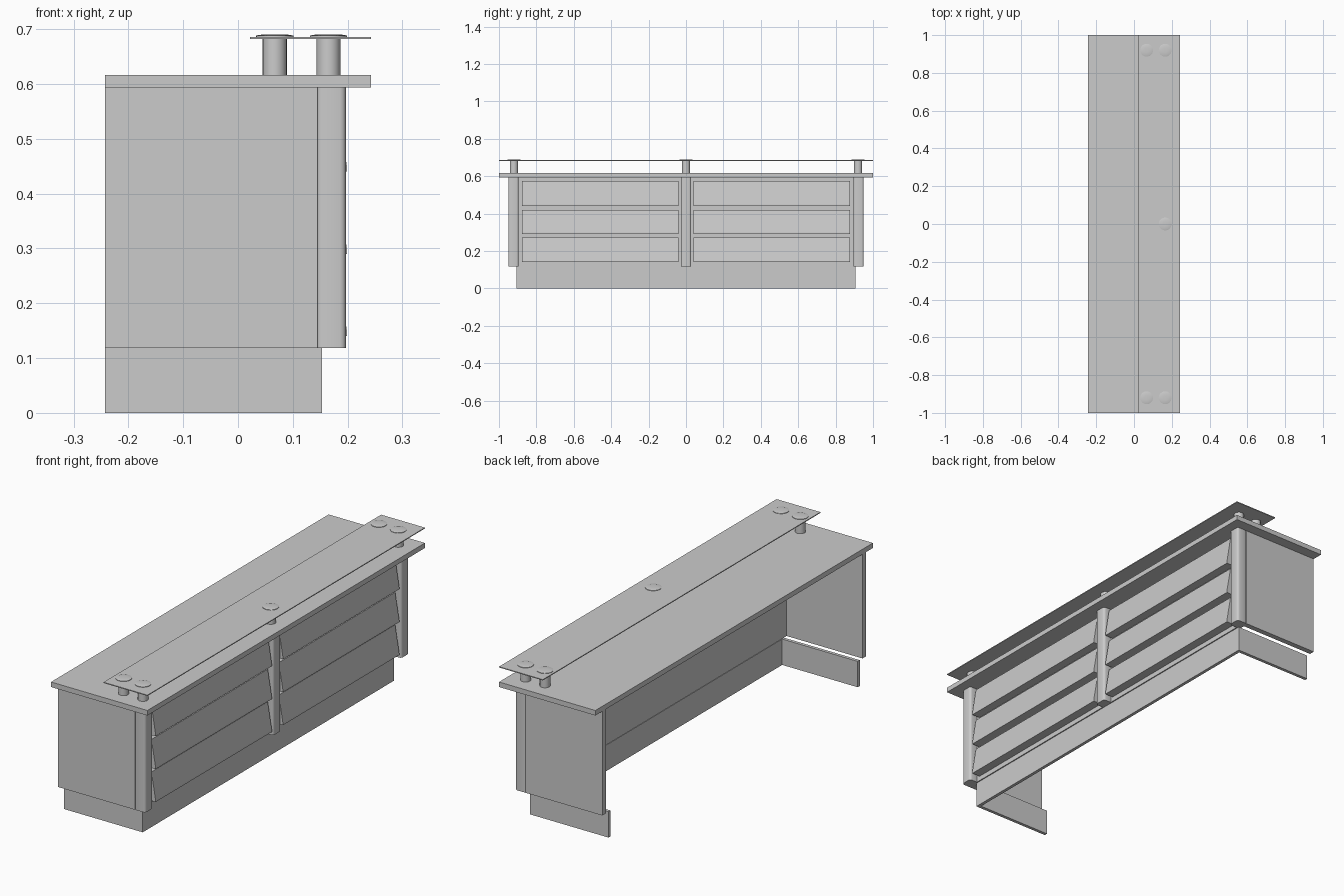
import bpy, bmesh, math

cube = bpy.data.objects.get("Cube")
if cube:
    bpy.data.objects.remove(cube, do_unlink=True)


def finish(name, bm, smooth=False):
    bmesh.ops.recalc_face_normals(bm, faces=bm.faces)
    mesh = bpy.data.meshes.new(name)
    bm.to_mesh(mesh)
    bm.free()
    obj = bpy.data.objects.new(name, mesh)
    bpy.context.collection.objects.link(obj)
    if smooth:
        bpy.ops.object.select_all(action='DESELECT')
        obj.select_set(True)
        bpy.context.view_layer.objects.active = obj
        bpy.ops.object.shade_smooth_by_angle(angle=math.radians(40))
    return obj


def box(name, x, y, z, bevel=0.0, vertical_only=True):
    """Box from (min, max) ranges, with optional rounded edges."""
    bm = bmesh.new()
    bmesh.ops.create_cube(bm, size=1)
    for v in bm.verts:
        for i, (lo, hi) in enumerate((x, y, z)):
            v.co[i] = lo if v.co[i] < 0 else hi
    if bevel:
        edges = [e for e in bm.edges if not vertical_only
                 or abs(e.verts[0].co.z - e.verts[1].co.z) > 0.001]
        bmesh.ops.bevel(bm, geom=edges, offset=bevel, segments=3,
                        profile=0.5, affect='EDGES')
    return finish(name, bm, bevel > 0)


def turned(name, x, y, profile, sides=24):
    """Lathe a (radius, height) profile around a vertical axis."""
    bm = bmesh.new()
    rings = []
    for r, z in profile:
        rings.append([bm.verts.new((x + r * math.cos(2 * math.pi * k / sides),
                                    y + r * math.sin(2 * math.pi * k / sides), z))
                      for k in range(sides)])
    for a, b in zip(rings, rings[1:]):
        for k in range(sides):
            n = (k + 1) % sides
            bm.faces.new((a[k], a[n], b[n], b[k]))
    bm.faces.new(rings[0])
    bm.faces.new(rings[-1])
    return finish(name, bm, True)


def louvre(name, y, z):
    """Front slat, leaning outwards towards its lower edge."""
    section = [(0.155, z[0]), (0.199, z[0]), (0.199, z[0] + 0.008),
               (0.178, z[1]), (0.155, z[1])]
    bm = bmesh.new()
    ends = [[bm.verts.new((px, py, pz)) for px, pz in section] for py in y]
    bm.faces.new(ends[0])
    bm.faces.new(ends[1])
    for k in range(len(section)):
        n = (k + 1) % len(section)
        bm.faces.new((ends[0][k], ends[0][n], ends[1][n], ends[1][k]))
    return finish(name, bm)


BACK, TOP, BASE = -0.243, 0.593, 0.118

# Worktop and raised shelf
box("worktop", (BACK, 0.243), (-1, 1), (TOP, 0.616))
box("raised_shelf", (0.022, 0.243), (-1, 1), (0.682, 0.686))

# Shelf supports with flat domed caps
support = [(0.022, 0.616), (0.022, 0.683)]
cap = [(0.034, 0.686), (0.034, 0.688), (0.028, 0.6895), (0.012, 0.6905)]
for x, y in [(0.067, -0.92), (0.165, -0.92), (0.165, 0), (0.067, 0.92), (0.165, 0.92)]:
    turned("shelf_support", x, y, support)
    turned("support_cap", x, y, cap)

# Front carcass and middle post
box("front_panel", (0.14, 0.158), (-0.93, 0.93), (BASE, TOP))
box("middle_post", (0.143, 0.197), (-0.028, 0.028), (BASE, TOP), 0.011)
box("front_plinth", (0.138, 0.153), (-0.905, 0.905), (0, BASE))

# Ends, corner posts, plinth returns and slats on both halves
for side, s in (("right", -1), ("left", 1)):
    def span(a, b):
        return tuple(sorted((s * a, s * b)))
    box(side + "_end_panel", (BACK, 0.145), span(0.925, 0.95), (BASE, TOP))
    box(side + "_corner_post", (0.143, 0.197), span(0.895, 0.95), (BASE, TOP), 0.011)
    box(side + "_plinth", (BACK, 0.145), span(0.89, 0.905), (0, BASE))
    for z in ((0.14, 0.272), (0.29, 0.42), (0.44, 0.575)):
        louvre(side + "_front_slat", span(0.04, 0.878), z)
